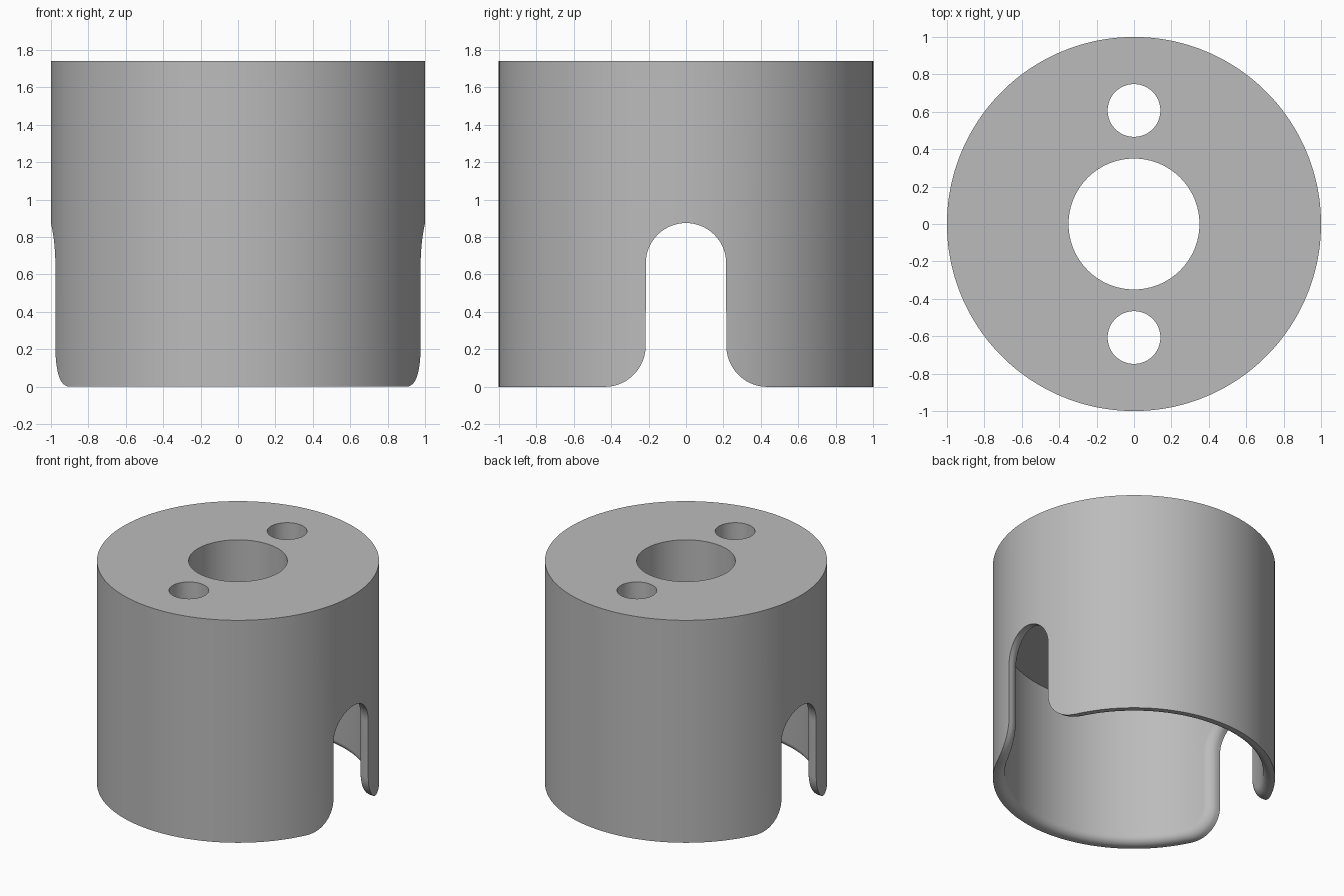
import bpy, bmesh
from math import sin, cos, asin, pi, radians

if "Cube" in bpy.data.objects:
    bpy.data.objects.remove(bpy.data.objects["Cube"], do_unlink=True)

HEIGHT, ROOF = 1.74, 1.125      # top face and underside of the thick top
WALL, ROUND = 0.085, 0.06       # wall thickness and inner edge rounding
SLOT, SLOT_Z = 0.215, 0.66      # slot half width and start of its arch
FLARE = 0.22                    # rounding where the slot meets the rim

grey = bpy.data.materials.new("plain grey")
grey.use_nodes = True
grey.diffuse_color = (0.5, 0.5, 0.5, 1)
grey.node_tree.nodes["Principled BSDF"].inputs["Base Color"].default_value = (0.5, 0.5, 0.5, 1)


def lower_edge(part, f, depth, off):
    """Angle, radius and height on the wall's lower edge, moved into the wall by off."""
    rad = 1 - depth
    if part == "arch":
        a, size = f * pi / 2, SLOT - 0.0003 + off
        return asin(size * sin(a) / rad), rad, SLOT_Z + size * cos(a)
    if part == "flare":
        b, size = f * pi / 2, FLARE - off
        return asin((SLOT + FLARE - size * cos(b)) / rad), rad, FLARE - size * sin(b)
    start = asin((SLOT + FLARE) / rad)
    return start + (pi / 2 - start) * f, rad, off


# Wall section: flat edge outside, quarter round inside
section = [(0, 0)]
for i in range(9):
    p = i / 8 * pi / 2
    section.append((WALL - ROUND + ROUND * sin(p), ROUND * (1 - cos(p))))

stations = [("arch", i / 14) for i in range(15)]
stations += [("flare", i / 12) for i in range(13)]
stations += [("rim", i / 32) for i in range(1, 33)]

# One quarter of the wall
bm = bmesh.new()
columns = []
for part, f in stations:
    pts = [lower_edge(part, f, d, o) for d, o in section]
    pts = [(pts[0][0], 1, HEIGHT)] + pts + [(pts[-1][0], 1 - WALL, ROOF)]
    columns.append([bm.verts.new((r * cos(a), r * sin(a), z)) for a, r, z in pts])
for c, n in zip(columns, columns[1:]):
    for j in range(len(c) - 1):
        bm.faces.new((c[j], n[j], n[j + 1], c[j + 1]))

# Mirror to the full ring, then close the top and the underside of the top
for axis in ("X", "Y"):
    bmesh.ops.mirror(bm, geom=bm.verts[:] + bm.edges[:] + bm.faces[:], axis=axis, merge_dist=-1)
bmesh.ops.remove_doubles(bm, verts=bm.verts[:], dist=0.00002)
bmesh.ops.edgeloop_fill(bm, edges=[e for e in bm.edges if e.is_boundary])
bmesh.ops.recalc_face_normals(bm, faces=bm.faces[:])
mesh = bpy.data.meshes.new("slotted_cap")
bm.to_mesh(mesh)
bm.free()
cap = bpy.data.objects.new("slotted_cap", mesh)
bpy.context.collection.objects.link(cap)
mesh.materials.append(grey)

# Centre hole and two small holes through the top
for y, radius in ((0, 0.35), (0.607, 0.141), (-0.607, 0.141)):
    bpy.ops.mesh.primitive_cylinder_add(vertices=96, radius=radius, depth=1, location=(0, y, 1.5))
    cutter = bpy.context.object
    cutter.name = "hole_cutter"
    cutter.hide_render = True
    cutter.data.materials.append(grey)
    bpy.context.view_layer.objects.active = cap
    mod = cap.modifiers.new("hole", "BOOLEAN")
    mod.operation, mod.solver, mod.object = "DIFFERENCE", "EXACT", cutter
    bpy.ops.object.modifier_apply(modifier=mod.name)
    bpy.data.objects.remove(cutter, do_unlink=True)

bpy.ops.object.select_all(action="DESELECT")
cap.select_set(True)
bpy.context.view_layer.objects.active = cap
bpy.ops.object.shade_smooth_by_angle(angle=radians(30))
